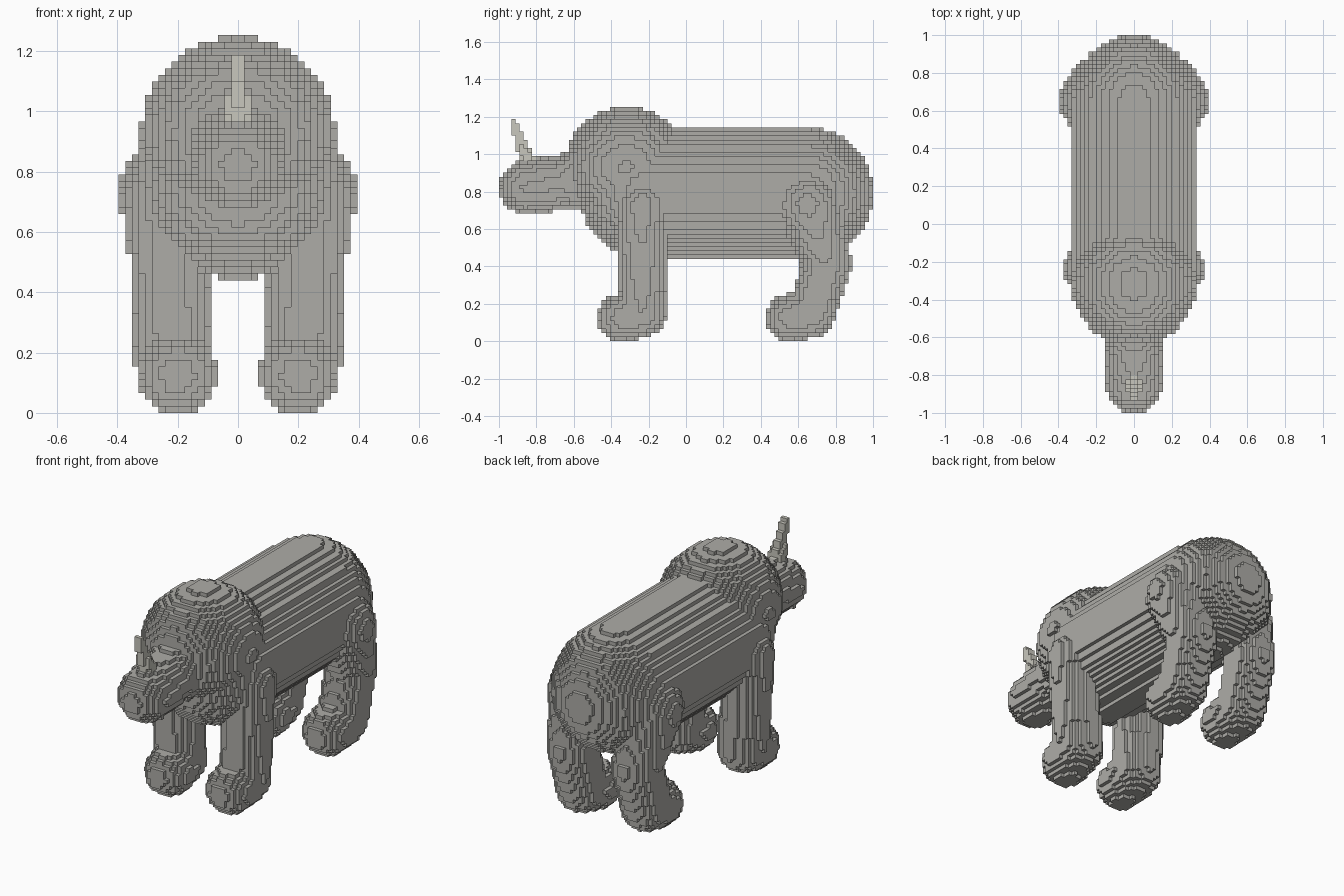
import bpy
from math import floor, ceil
from mathutils import Vector

# Blocky model: each part is a chain of tapered capsules, filled with small cubes
CUBE = 2 / 91
ORIGIN = Vector((-18 * CUBE, -1.0, 0.0))
STEPS = [Vector(s) for s in ((1, 0, 0), (-1, 0, 0), (0, 1, 0), (0, -1, 0), (0, 0, 1), (0, 0, -1))]

if "Cube" in bpy.data.objects:
    bpy.data.objects.remove(bpy.data.objects["Cube"])


def material(name, colour):
    mat = bpy.data.materials.new(name)
    mat.use_nodes = True
    mat.diffuse_color = (*colour, 1)
    shader = next(n for n in mat.node_tree.nodes if n.type == 'BSDF_PRINCIPLED')
    shader.inputs["Base Color"].default_value = (*colour, 1)
    return mat


def centre(cell):
    return ORIGIN + (Vector(cell) + Vector((0.5, 0.5, 0.5))) * CUBE


def fill_capsule(a, b, ra, rb, squash):
    """Cells whose centres lie in a tapered capsule, narrowed in x by squash."""
    a, b = Vector(a), Vector(b)
    axis = b - a
    length = axis.length_squared or 1.0
    reach = max(ra, rb)
    spans = []
    for k in range(3):
        low = floor((min(a[k], b[k]) - reach - ORIGIN[k]) / CUBE)
        high = ceil((max(a[k], b[k]) + reach - ORIGIN[k]) / CUBE)
        spans.append(range(max(low, 0) if k == 2 else low, high + 1))
    cells = set()
    for i in spans[0]:
        for j in spans[1]:
            for k in spans[2]:
                p = centre((i, j, k))
                t = min(max((p - a).dot(axis) / length, 0.0), 1.0)
                d = p - a - axis * t
                d.x *= squash
                if d.length <= ra + (rb - ra) * t:
                    cells.add((i, j, k))
    return cells


def fill_chain(points, squash=1.0):
    cells = set()
    for p, q in zip(points, points[1:]):
        cells |= fill_capsule(p[:3], q[:3], p[3], q[3], squash)
    return cells


def mirrored(points):
    return [(-x, y, z, r) for x, y, z, r in points]


def build(name, cells, solid, mat):
    """Mesh of the cube faces that are not covered by a neighbour."""
    index, verts, faces = {}, [], []
    for cell in cells:
        for step in STEPS:
            near = tuple(int(c + s) for c, s in zip(cell, step))
            if near in solid:
                continue
            u = Vector((step.y, step.z, step.x))
            v = step.cross(u)
            face = []
            for s, t in ((-1, -1), (1, -1), (1, 1), (-1, 1)):
                offset = (step + u * s + v * t + Vector((1, 1, 1))) / 2
                corner = tuple(round(c + o) for c, o in zip(cell, offset))
                if corner not in index:
                    index[corner] = len(verts)
                    verts.append(ORIGIN + Vector(corner) * CUBE)
                face.append(index[corner])
            faces.append(face)
    mesh = bpy.data.meshes.new(name)
    mesh.from_pydata(verts, [], faces)
    mesh.materials.append(mat)
    bpy.context.collection.objects.link(bpy.data.objects.new(name, mesh))


hide = material("grey hide", (0.42, 0.415, 0.39))
ivory = material("pale horn", (0.58, 0.57, 0.51))

# Leg chains for the left side: x, y, z, radius from the top joint to the toe
front_leg = [(0.245, -0.235, 0.73, 0.13), (0.21, -0.235, 0.15, 0.13), (0.2, -0.345, 0.125, 0.13)]
rear_leg = [(0.225, 0.65, 0.73, 0.17), (0.21, 0.755, 0.42, 0.13),
            (0.21, 0.67, 0.15, 0.13), (0.2, 0.555, 0.125, 0.13)]

# Barrel body, shoulder hump, neck, head, horn and legs
parts = {
    "body": (fill_chain([(0, -0.22, 0.792, 0.35), (0, 0.65, 0.792, 0.35)], 1.05), hide),
    "shoulder_hump": (fill_chain([(0, -0.31, 0.93, 0.32), (0, -0.33, 0.93, 0.32)]), hide),
    "neck": (fill_chain([(0, -0.35, 0.9, 0.28), (0, -0.6, 0.86, 0.16)]), hide),
    "head": (fill_chain([(0, -0.6, 0.86, 0.15), (0, -0.855, 0.82, 0.145)]), hide),
    "left_front_leg": (fill_chain(front_leg), hide),
    "right_front_leg": (fill_chain(mirrored(front_leg)), hide),
    "left_rear_leg": (fill_chain(rear_leg), hide),
    "right_rear_leg": (fill_chain(mirrored(rear_leg)), hide),
    "horn": (fill_chain([(0, -0.845, 0.96, 0.045), (0, -0.92, 1.17, 0.02)]), ivory),
}

# Each cell belongs to the first part that claims it
solid = set()
for name, (cells, mat) in parts.items():
    cells -= solid
    solid |= cells
for name, (cells, mat) in parts.items():
    build(name, cells, solid, mat)
